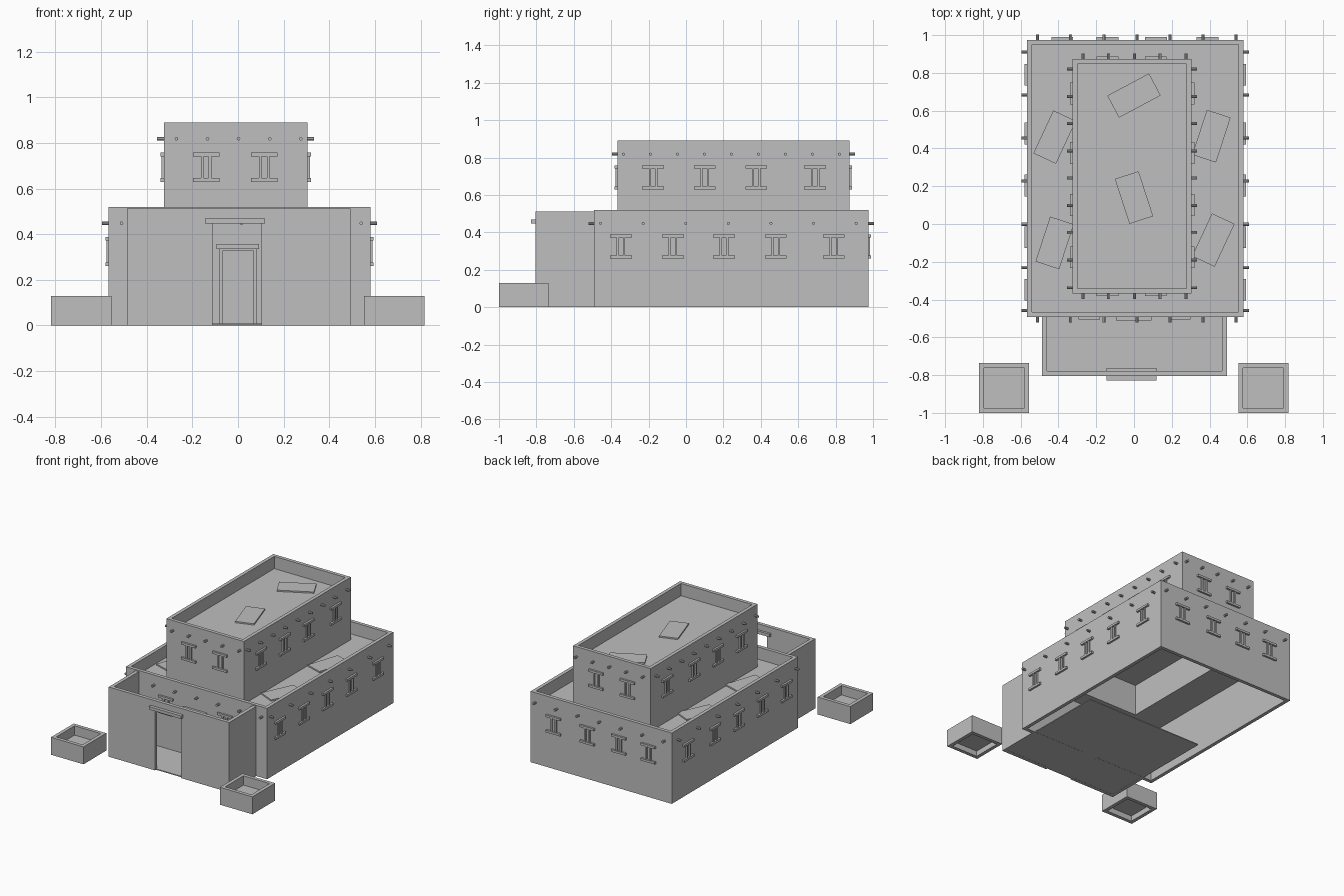
import bpy, bmesh, math
from mathutils import Matrix, Vector

cube = bpy.data.objects.get("Cube")
if cube:
    bpy.data.objects.remove(cube, do_unlink=True)

adobe = bpy.data.materials.new("adobe_grey")
adobe.use_nodes = True
GREY = (0.52, 0.52, 0.52, 1)
adobe.diffuse_color = GREY
adobe.node_tree.nodes["Principled BSDF"].inputs["Base Color"].default_value = GREY


def finish(name, bm):
    bmesh.ops.recalc_face_normals(bm, faces=bm.faces)
    mesh = bpy.data.meshes.new(name)
    bm.to_mesh(mesh)
    bm.free()
    mesh.materials.append(adobe)
    ob = bpy.data.objects.new(name, mesh)
    bpy.context.collection.objects.link(ob)
    return ob


def add_box(bm, lo, hi, turn=Matrix()):
    lo, hi = Vector(lo), Vector(hi)
    size = Matrix.Diagonal((*(hi - lo), 1))
    bmesh.ops.create_cube(bm, size=1, matrix=turn @ Matrix.Translation((lo + hi) / 2) @ size)


def box(name, lo, hi, turn=Matrix()):
    bm = bmesh.new()
    add_box(bm, lo, hi, turn)
    return finish(name, bm)


def corners(r):
    x0, y0, x1, y1 = r
    return [(x0, y0), (x1, y0), (x1, y1), (x0, y1)]


def inset(r, t):
    return (r[0] + t, r[1] + t, r[2] - t, r[3] - t)


def ring(name, outer, inner, z0, z1):
    """Rectangular wall or slab with a rectangular hole."""
    bm = bmesh.new()
    loops = [[bm.verts.new((x, y, z)) for x, y in corners(r)]
             for r, z in ((outer, z0), (outer, z1), (inner, z1), (inner, z0))]
    for k in range(4):
        a, b = loops[k], loops[(k + 1) % 4]
        for i in range(4):
            j = (i + 1) % 4
            bm.faces.new((a[i], a[j], b[j], b[i]))
    return finish(name, bm)


def cut(ob, name, lo, hi):
    cutter = box(name, lo, hi)
    cutter.hide_render = True
    cutter.hide_viewport = True
    mod = ob.modifiers.new("doorway", "BOOLEAN")
    mod.operation, mod.solver, mod.object = "DIFFERENCE", "EXACT", cutter


WALL = 0.026
LOWER = (-0.567, -0.492, 0.58, 0.975)
UPPER = (-0.325, -0.367, 0.305, 0.874)
COURT = (-0.487, -0.805, 0.492, -0.49)

# Lower and upper storeys: open parapet walls with sunken roofs
lower = ring("lower_walls", LOWER, inset(LOWER, WALL), 0, 0.52)
cut(lower, "house_door_cutter", (-0.08, -0.6, -0.1), (0.08, -0.4, 0.336))
ring("lower_roof", inset(LOWER, WALL), inset(UPPER, WALL), 0.37, 0.43)
ring("upper_walls", UPPER, inset(UPPER, WALL), 0.37, 0.89)
x0, y0, x1, y1 = inset(UPPER, WALL)
box("upper_roof", (x0, y0, 0.6), (x1, y1, 0.8))

# Front courtyard: three walls, gate and floor
bm = bmesh.new()
x0, y0, x1, y1 = COURT
outline = [(x0, y1), (x0, y0), (x1, y0), (x1, y1), (x1 - WALL, y1),
           (x1 - WALL, y0 + WALL), (x0 + WALL, y0 + WALL), (x0 + WALL, y1)]
base = bm.faces.new([bm.verts.new((x, y, 0)) for x, y in outline])
top = bmesh.ops.extrude_face_region(bm, geom=[base])["geom"]
bmesh.ops.translate(bm, vec=(0, 0, 0.512), verts=[v for v in top if isinstance(v, bmesh.types.BMVert)])
court = finish("courtyard_walls", bm)
cut(court, "gate_cutter", (-0.112, -0.9, -0.1), (0.102, -0.7, 0.45))
box("courtyard_floor", (x0 + 0.01, y0 + 0.01, 0.001), (x1 - 0.01, 0.11, 0.008))
box("gate_lintel", (-0.145, -0.828, 0.447), (0.118, -0.762, 0.469))

# House door frame
for side, x in (("right", -0.08), ("left", 0.066)):
    box(side + "_door_post", (x, -0.5, 0), (x + 0.014, -0.462, 0.328))
box("door_head", (-0.08, -0.5, 0.328), (0.08, -0.462, 0.336))
box("door_lintel", (-0.095, -0.51, 0.335), (0.092, -0.46, 0.356))


def wall_frame(rect, side, along):
    """Local frame on a wall: x runs along it, -y points outward."""
    x0, y0, x1, y1 = rect
    spot, angle = {"front": ((along, y0), 0), "back": ((along, y1), math.pi),
                   "left": ((x1, along), math.pi / 2),
                   "right": ((x0, along), -math.pi / 2)}[side]
    return Matrix.Translation((*spot, 0)) @ Matrix.Rotation(angle, 4, "Z")


def window(name, rect, side, along, z):
    """Narrow window surround with wide lintel and sill."""
    bm = bmesh.new()
    turn = wall_frame(rect, side, along)
    for h in (-0.056, 0.056):
        add_box(bm, (-0.058, -0.014, z + h - 0.008), (0.058, 0.01, z + h + 0.008), turn)
    for s in (-0.017, 0.017):
        add_box(bm, (s - 0.006, -0.01, z - 0.048), (s + 0.006, 0.01, z + 0.048), turn)
    finish(name, bm)


def beams(name, rect, side, spots, z):
    """Row of round roof beam ends."""
    bm = bmesh.new()
    for along in spots:
        m = wall_frame(rect, side, along) @ Matrix.Translation((0, -0.009, z))
        bmesh.ops.create_cone(bm, cap_ends=True, segments=8, radius1=0.008, radius2=0.008,
                              depth=0.04, matrix=m @ Matrix.Rotation(math.pi / 2, 4, "X"))
    finish(name, bm)


def spread(a, b, n):
    return [a + (b - a) * i / (n - 1) for i in range(n)]


# Windows and beam ends on every wall
lower_side = [-0.348, -0.07, 0.203, 0.48, 0.79]
upper_side = [-0.176, 0.1, 0.375, 0.69]
windows = {
    "lower": (LOWER, 0.324, {"front": [-0.237, 0.24], "back": [-0.38, -0.14, 0.116, 0.39],
                             "left": lower_side, "right": lower_side}),
    "upper": (UPPER, 0.693, {"front": [-0.14, 0.115], "back": [-0.14, 0.115],
                             "left": upper_side, "right": upper_side}),
}
for storey, (rect, z, sides) in windows.items():
    for side, spots in sides.items():
        for i, along in enumerate(spots):
            window(f"{storey}_{side}_window_{i + 1}", rect, side, along, z)
        if storey == "lower":
            row = spread(-0.51, 0.54, 7) if side in ("front", "back") else spread(-0.457, 0.91, 7)
        else:
            row = spread(-0.27, 0.275, 5) if side in ("front", "back") else spread(-0.335, 0.82, 9)
        beams(f"{storey}_{side}_beams", rect, side, row, 0.448 if storey == "lower" else 0.818)

# Loose hatch slabs lying on the roofs
hatches = [(0, 0.14, 0.8, -72), (0, 0.68, 0.8, 28),
           (0.41, 0.465, 0.43, 72), (0.42, -0.085, 0.43, 65),
           (-0.42, -0.1, 0.43, 72), (-0.42, 0.46, 0.43, 65)]
for i, (x, y, z, angle) in enumerate(hatches):
    turn = Matrix.Translation((x, y, z)) @ Matrix.Rotation(math.radians(angle), 4, "Z")
    box(f"roof_hatch_{i + 1}", (-0.125, -0.066, -0.005), (0.125, 0.066, 0.01), turn)

# Two square planters in front
for side, x in (("right", -0.82), ("left", 0.552)):
    r = (x, -1, x + 0.265, -0.736)
    ring(side + "_planter", r, inset(r, WALL), 0, 0.128)
    a, b, c, d = inset(r, WALL)
    box(side + "_planter_soil", (a, b, 0.04), (c, d, 0.06))
